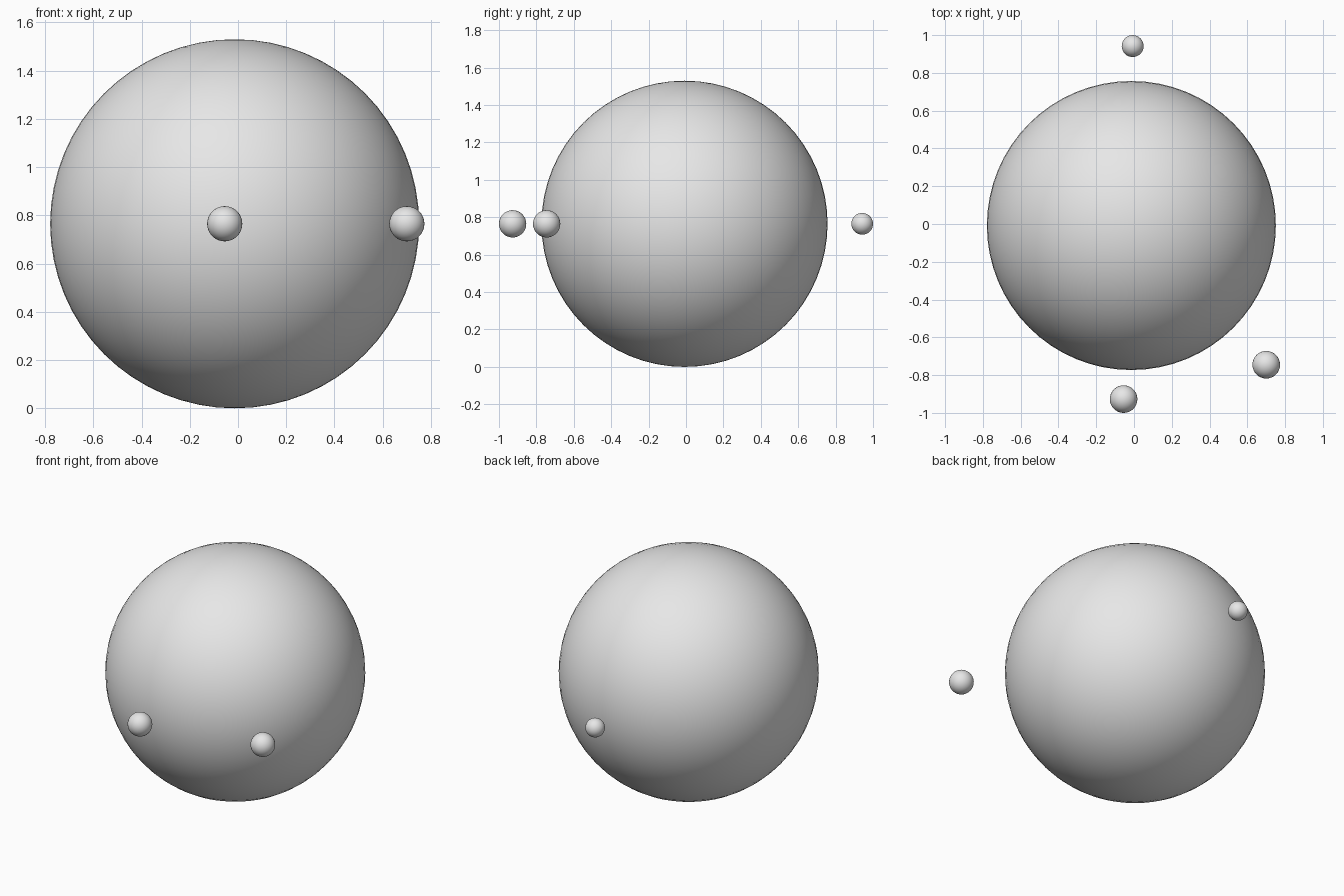
import bpy

cube = bpy.data.objects.get("Cube")
if cube:
    bpy.data.objects.remove(cube, do_unlink=True)

# One plain grey for every body
grey = bpy.data.materials.new("light_grey")
grey.use_nodes = True
colour = (0.8, 0.8, 0.8, 1.0)
grey.diffuse_color = colour
grey.node_tree.nodes["Principled BSDF"].inputs["Base Color"].default_value = colour


def ball(name, centre, radius, segments, rings):
    """Smooth UV sphere."""
    bpy.ops.mesh.primitive_uv_sphere_add(
        segments=segments, ring_count=rings, radius=radius, location=centre)
    obj = bpy.context.object
    obj.name = name
    obj.data.name = name
    obj.data.materials.append(grey)
    bpy.ops.object.shade_smooth()
    return obj


MID = 0.765  # height shared by all the centres

# Large central globe
ball("globe", (-0.014, -0.008, MID), MID, 64, 32)

# Small moons circling it on the horizontal plane
ball("front_moon", (-0.055, -0.927, MID), 0.073, 32, 16)
ball("left_moon", (0.70, -0.745, MID), 0.073, 32, 16)
ball("back_moon", (-0.007, 0.942, MID), 0.058, 32, 16)
